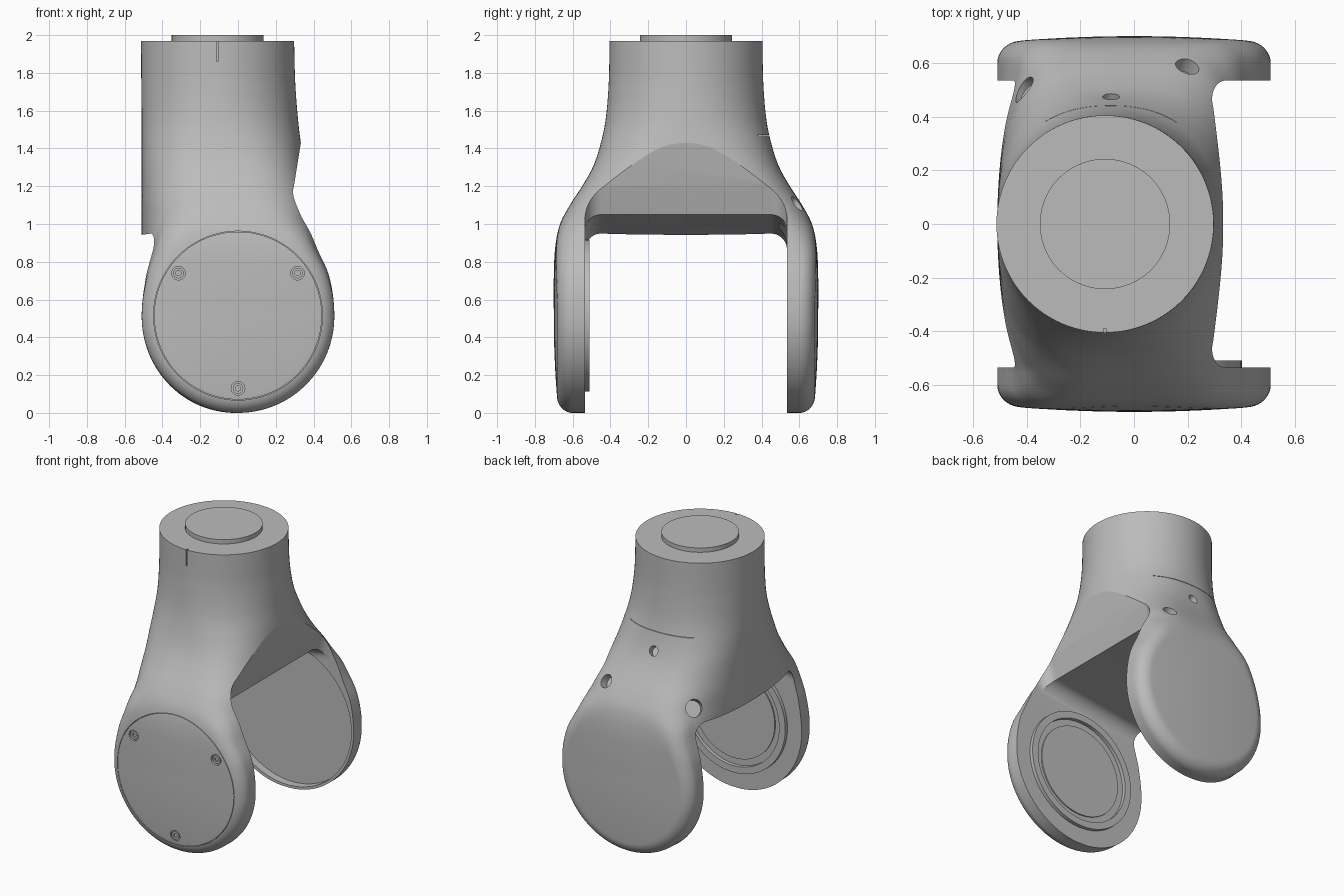
import bpy, bmesh, math
from mathutils import Matrix, Vector

cube = bpy.data.objects.get("Cube")
if cube:
    bpy.data.objects.remove(cube, do_unlink=True)

grey = bpy.data.materials.new("satin_grey")
grey.use_nodes = True
GREY = (0.5, 0.5, 0.5, 1)
grey.diffuse_color = GREY
grey.node_tree.nodes["Principled BSDF"].inputs["Base Color"].default_value = GREY

R = 0.51        # leg disc radius and axis height
DEPTH = 0.70    # half depth over both legs
SLOT = 0.535    # half width of the fork gap
SEGS = 384


def make_object(name, bm):
    bmesh.ops.recalc_face_normals(bm, faces=bm.faces[:])
    mesh = bpy.data.meshes.new(name)
    bm.to_mesh(mesh)
    bm.free()
    obj = bpy.data.objects.new(name, mesh)
    obj.data.materials.append(grey)
    bpy.context.collection.objects.link(obj)
    return obj


def smooth(obj, degrees=14):
    bpy.ops.object.select_all(action='DESELECT')
    obj.select_set(True)
    bpy.context.view_layer.objects.active = obj
    bpy.ops.object.shade_smooth_by_angle(angle=math.radians(degrees))


def rod(bm, centre, direction, radius, length, sides=64):
    turn = Vector(direction).to_track_quat('Z', 'Y').to_matrix().to_4x4()
    bmesh.ops.create_cone(bm, cap_ends=True, segments=sides, radius1=radius,
                          radius2=radius, depth=length,
                          matrix=Matrix.Translation(centre) @ turn)


def box(bm, low, high):
    low, high = Vector(low), Vector(high)
    place = Matrix.Translation((low + high) / 2) @ Matrix.Diagonal((*(high - low), 1))
    bmesh.ops.create_cube(bm, size=1, matrix=place)


def bridge(bm, a, b):
    for i in range(len(a)):
        j = (i + 1) % len(a)
        bm.faces.new((a[i], a[j], b[j], b[i]))


def ring(bm, x, z, inner, outer, y0, y1, sides=96):
    # square-section ring around an axis along y
    loops = []
    for r, y in ((inner, y0), (outer, y0), (outer, y1), (inner, y1)):
        angles = [math.tau * i / sides for i in range(sides)]
        loops.append([bm.verts.new((x + r * math.cos(a), y, z + r * math.sin(a)))
                      for a in angles])
    for k in range(4):
        bridge(bm, loops[k], loops[(k + 1) % 4])


def subtract(obj, cutter):
    mod = obj.modifiers.new("cut", 'BOOLEAN')
    mod.operation, mod.solver, mod.object = 'DIFFERENCE', 'EXACT', cutter
    bpy.context.view_layer.objects.active = obj
    bpy.ops.object.modifier_apply(modifier=mod.name)
    bpy.data.objects.remove(cutter, do_unlink=True)


# Body outline by height: z, right edge, left edge, half depth, squareness
OUTLINE = [
    (0.51, 0.51, -0.51, 0.70, 9),
    (0.72, 0.487, -0.49, 0.70, 9),
    (0.88, 0.425, -0.455, 0.692, 7),
    (1.0, 0.398, -0.45, 0.667, 4.5),
    (1.1, 0.388, -0.455, 0.615, 3.7),
    (1.2, 0.37, -0.465, 0.55, 3.2),
    (1.3, 0.35, -0.48, 0.494, 2.9),
    (1.41, 0.335, -0.495, 0.456, 2.5),
    (1.55, 0.318, -0.508, 0.426, 2.15),
    (1.75, 0.303, -0.512, 0.409, 2),
    (1.97, 0.297, -0.513, 0.405, 2),
]


def outline(z):
    if z < R:
        half = math.sqrt(R * R - (R - z) ** 2)
        return half, -half, DEPTH, 9
    last = len(OUTLINE) - 1
    k = max(i for i in range(last) if OUTLINE[i][0] <= z)
    p, q = OUTLINE[k], OUTLINE[k + 1]
    before, after = OUTLINE[max(k - 1, 0)], OUTLINE[min(k + 2, last)]
    h = q[0] - p[0]
    t = (z - p[0]) / h
    values = []
    for c in range(1, 5):
        m0 = (q[c] - before[c]) / (q[0] - before[0]) * h if k else 0
        m1 = (after[c] - p[c]) / (after[0] - p[0]) * h
        values.append((2*t**3 - 3*t*t + 1) * p[c] + (t**3 - 2*t*t + t) * m0
                      + (3*t*t - 2*t**3) * q[c] + (t**3 - t*t) * m1)
    return values


def dome(t):
    # leg face: shallow dome with a rounded rim, t runs from centre to rim
    u = min(max(0, (t - 0.84) / 0.16), 1)
    return 1 - 0.035 * t * t - 0.107 * (1 - math.sqrt(1 - u * u))


# Fork body: domed discs at the bottom flowing into a round neck
heights = [R * (1 - math.cos(math.pi / 2 * i / 32)) for i in range(1, 32)]
heights += [R + (1.97 - R) * i / 64 for i in range(65)]
bm = bmesh.new()
rows = []
for z in heights:
    right, left, depth, n = outline(z)
    n = max(n, 2)
    mid, half = (right + left) / 2, (right - left) / 2
    bulge = max(0, R + left)
    drop = max(0, R - z) / R
    t = min(max((z - 0.55) / 0.5, 0), 1)
    blend = t * t * (3 - 2 * t)
    row = []
    for i in range(SEGS):
        a = math.tau * i / SEGS
        c, s = math.cos(a), math.sin(a)
        # disc section
        m = max(abs(c), abs(s))
        u, v = math.sin(math.pi / 2 * c / m), s / m
        disc_y = v * dome(min(1, math.hypot(u * math.sqrt(1 - drop * drop), drop)))
        # neck section
        r = (abs(c) ** n + abs(s) ** n) ** (-1 / n)
        u += (c * r - u) * blend
        y = depth * (disc_y + (s * r - disc_y) * blend)
        x = mid + half * u
        if u < 0:
            x += bulge * max(0, 1 - (y / 0.54) ** 2) * u
        row.append(bm.verts.new((x, y, z)))
    rows.append(row)
for a, b in zip(rows, rows[1:]):
    bridge(bm, a, b)
bm.faces.new(rows[0])
bm.faces.new(rows[-1])
body = make_object("fork_body", bm)

# Gap between the legs: sloping ceiling and steep open side, corners filleted
bm = bmesh.new()
side = [(-0.8, -0.2), (-0.8, 0.902), (0.255, 1.05), (0.296, 1.2), (0.36, 1.6),
        (0.9, 1.6), (0.9, -0.2)]
face = bm.faces.new([bm.verts.new((x, -SLOT, z)) for x, z in side])
new = bmesh.ops.extrude_face_region(bm, geom=[face])["geom"]
bmesh.ops.translate(bm, vec=(0, 2 * SLOT, 0),
                    verts=[v for v in new if isinstance(v, bmesh.types.BMVert)])
fillets = [e for e in bm.edges
           if abs(e.verts[0].co.y - e.verts[1].co.y) < 0.01
           and all(v.co.z > 0.85 for v in e.verts)
           and min(v.co.x for v in e.verts) < 0.3]
bmesh.ops.bevel(bm, geom=fillets, offset=0.09, segments=12, profile=0.5, affect='EDGES')
subtract(body, make_object("gap_cutter", bm))

# Small cuts: leg recess, cap seam, screw seats, back holes, slits
SCREWS = [(-0.315, 0.74), (0.315, 0.74), (0, 0.13)]
bm = bmesh.new()
rod(bm, (0, 0.5425, R), (0, 1, 0), 0.492, 0.095, 128)
ring(bm, 0, 0.515, 0.444, 0.447, -0.75, -0.66, 128)
for x, z in SCREWS:
    rod(bm, (x, -0.725, z), (0, 1, 0), 0.036, 0.1, 32)
for spot, direction, radius in (
        ((0.195, 0.575, 1.1), (0.25, 0.8, 0.55), 0.045),
        ((-0.085, 0.475, 1.35), (0, 0.85, 0.5), 0.032),
        ((-0.41, 0.50, 1.05), (-0.65, 0.5, 0.5), 0.055)):
    rod(bm, spot, direction, radius, 0.08, 32)
box(bm, (-0.33, 0.375, 1.4685), (0.16, 0.6, 1.4715))
box(bm, (-0.114, -0.5, 1.86), (-0.105, -0.39, 2.05))
subtract(body, make_object("detail_cutter", bm))
smooth(body)

# Round boss on top of the neck
bm = bmesh.new()
rod(bm, (-0.108, 0, 1.98), (0, 0, 1), 0.243, 0.04, 96)
smooth(make_object("neck_boss", bm))

# Bearing ring and plate inside the front leg
bm = bmesh.new()
ring(bm, 0, 0.515, 0.355, 0.402, -SLOT - 0.01, -0.51)
smooth(make_object("bearing_ring", bm))
bm = bmesh.new()
rod(bm, (0, -SLOT, 0.515), (0, 1, 0), 0.31, 0.016, 96)
smooth(make_object("bearing_plate", bm))

# Cap screws with open sockets
for number, (x, z) in enumerate(SCREWS):
    bm = bmesh.new()
    ring(bm, x, z, 0.014, 0.028, -0.685, -0.665, 24)
    smooth(make_object(f"cap_screw_{number + 1}", bm))
